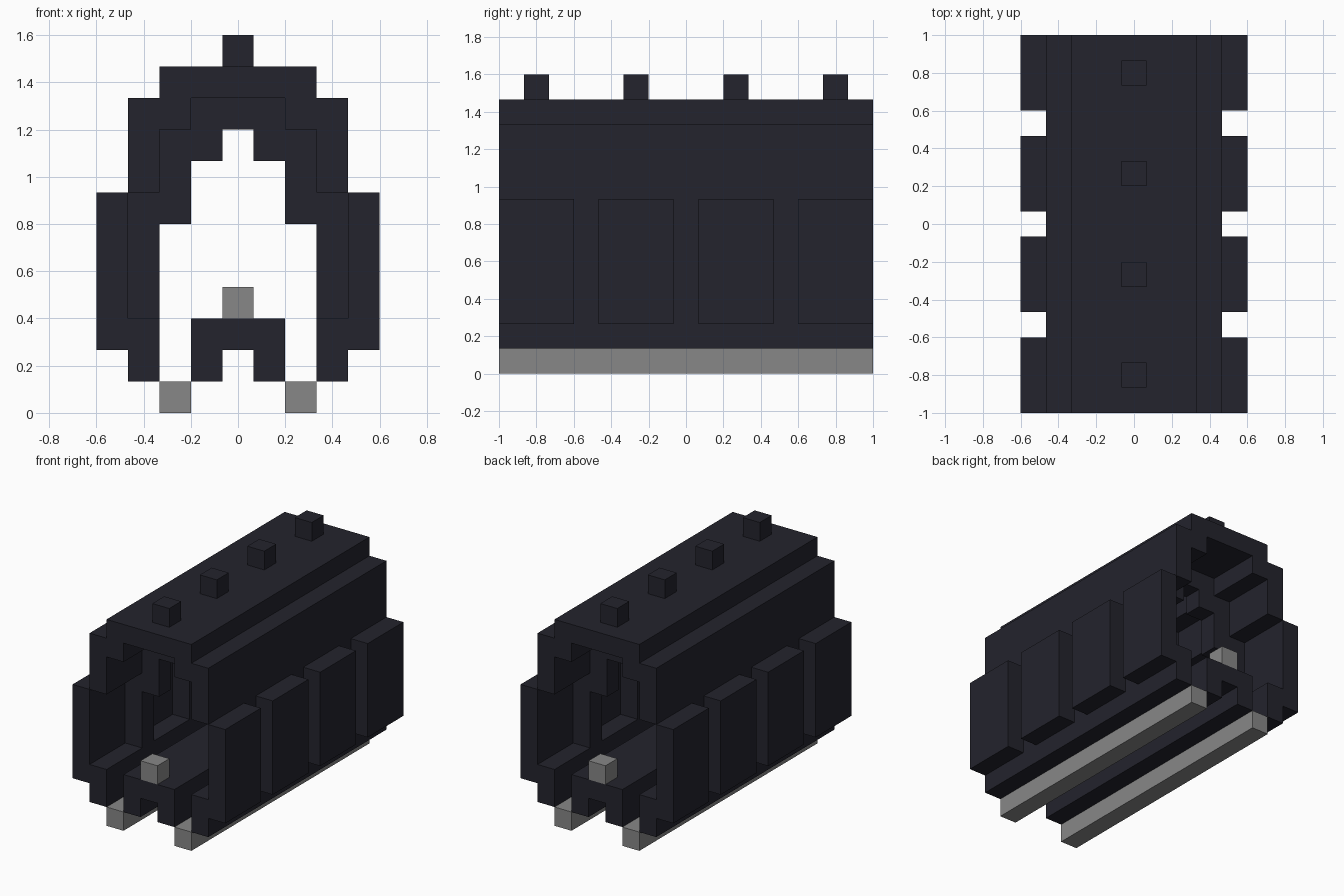
import bpy
import bmesh

if "Cube" in bpy.data.objects:
    bpy.data.objects.remove(bpy.data.objects["Cube"], do_unlink=True)

U = 2 / 15       # one block of the model
END = 7.5        # half length in blocks


def make_material(name, colour):
    mat = bpy.data.materials.new(name)
    mat.use_nodes = True
    mat.diffuse_color = colour
    mat.node_tree.nodes["Principled BSDF"].inputs["Base Color"].default_value = colour
    return mat


dark = make_material("dark_slate", (0.017, 0.017, 0.026, 1))
grey = make_material("mid_grey", (0.242, 0.242, 0.242, 1))


def extrude(name, outlines, spans, mat):
    """Sweep closed x-z outlines along each y span, all in blocks."""
    bm = bmesh.new()
    for y0, y1 in spans:
        for outline in outlines:
            face = bm.faces.new([bm.verts.new((x * U, y0 * U, z * U)) for x, z in outline])
            moved = bmesh.ops.extrude_face_region(bm, geom=[face], use_keep_orig=True)
            verts = [v for v in moved["geom"] if isinstance(v, bmesh.types.BMVert)]
            bmesh.ops.translate(bm, verts=verts, vec=(0, (y1 - y0) * U, 0))
    bmesh.ops.recalc_face_normals(bm, faces=bm.faces)
    mesh = bpy.data.meshes.new(name)
    bm.to_mesh(mesh)
    bm.free()
    mesh.materials.append(mat)
    obj = bpy.data.objects.new(name, mesh)
    bpy.context.collection.objects.link(obj)
    return obj


def arch(half):
    """Join a half outline, starting and ending at x = 0, with its mirror."""
    return [half + [(-x, z) for x, z in reversed(half[1:-1])]]


def rect(x0, x1, z0, z1):
    return [(x0, z0), (x1, z0), (x1, z1), (x0, z1)]


def pair(x0, x1, z0, z1):
    return [rect(x0, x1, z0, z1), rect(-x1, -x0, z0, z1)]


def cubes(centres):
    return [(y - 0.5, y + 0.5) for y in centres]


full = [(-END, END)]

# Stepped roof shell
extrude("roof_shell", arch([(0, 11), (2.5, 11), (2.5, 10), (3.5, 10), (3.5, 7),
                            (2.5, 7), (2.5, 9), (1.5, 9), (1.5, 10), (0, 10)]), full, dark)

# Inner frames standing between the side panels
extrude("inner_frames", arch([(0, 10), (1.5, 10), (1.5, 9), (2.5, 9), (2.5, 7), (3.5, 7),
                              (3.5, 3), (2.5, 3), (2.5, 6), (1.5, 6), (1.5, 8),
                              (0.5, 8), (0.5, 9), (0, 9)]), cubes([-4, 0, 4]), dark)

# Side panels and lower sills
extrude("side_panels", pair(3.5, 4.5, 2, 7), [(y - 1.5, y + 1.5) for y in (-6, -2, 2, 6)], dark)
extrude("side_sills", pair(2.5, 3.5, 1, 3), full, dark)

# Channel floor, with rails below
extrude("channel_floor", arch([(0, 3), (1.5, 3), (1.5, 1), (0.5, 1), (0.5, 2), (0, 2)]), full, dark)
extrude("bottom_rails", pair(1.5, 2.5, 0, 1), full, grey)

# Small blocks on the roof and at both ends of the floor
extrude("roof_studs", [rect(-0.5, 0.5, 11, 12)], cubes([-6, -2, 2, 6]), dark)
extrude("floor_end_blocks", [rect(-0.5, 0.5, 3, 4)], cubes([-7, 7]), grey)
